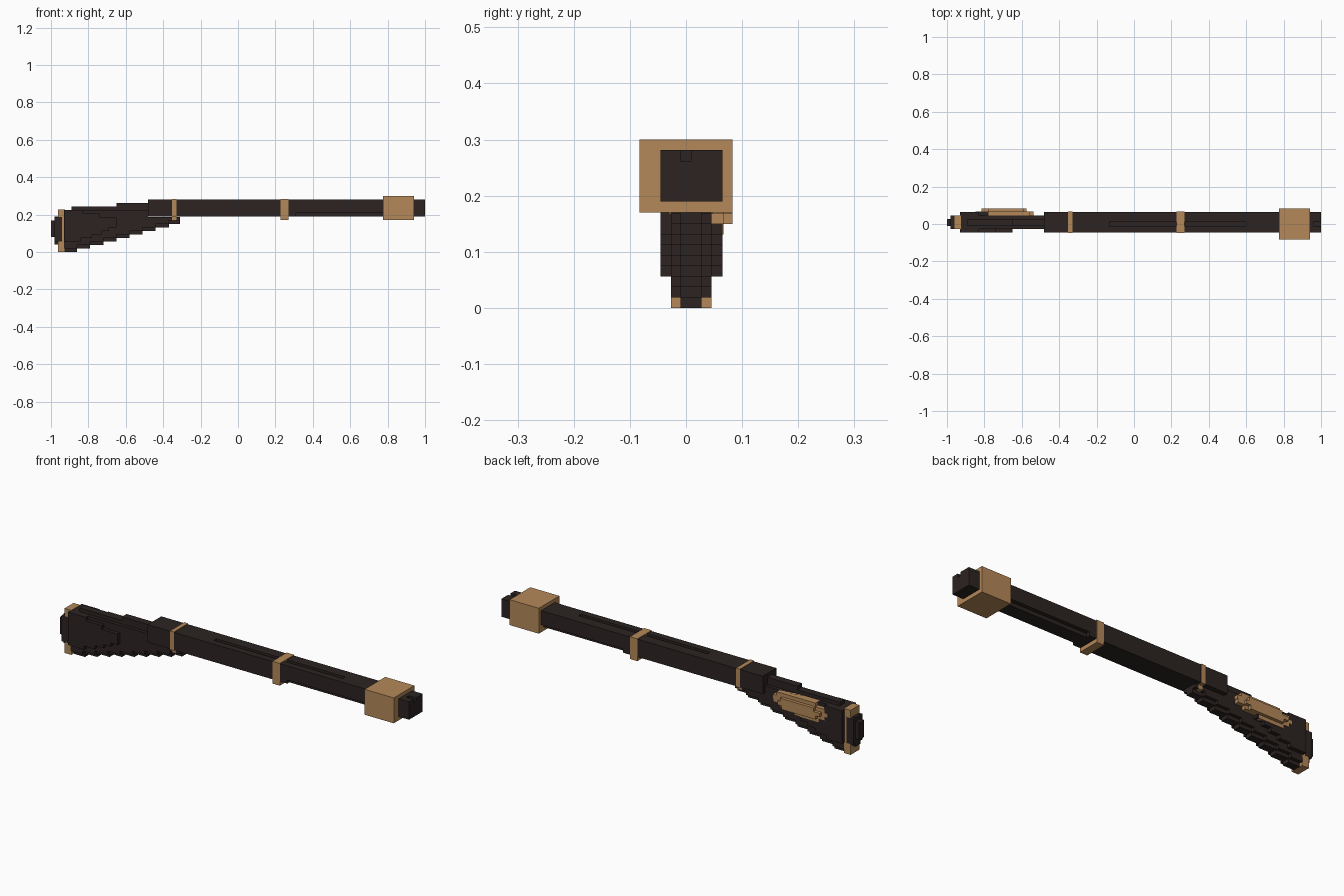
import bpy
import bmesh

default = bpy.data.objects.get("Cube")
if default:
    bpy.data.objects.remove(default, do_unlink=True)

V = 0.0187  # edge of one building block


def material(name, colour):
    m = bpy.data.materials.new(name)
    m.use_nodes = True
    m.diffuse_color = colour
    m.node_tree.nodes["Principled BSDF"].inputs["Base Color"].default_value = colour
    return m


dark = material("dark wood", (0.025, 0.017, 0.016, 1))
gold = material("brass", (0.46, 0.25, 0.1, 1))


def blocks(name, mat, boxes):
    """One object made of boxes, each given as x, y and z ranges."""
    bm = bmesh.new()
    for ranges in boxes:
        corners = bmesh.ops.create_cube(bm, size=1)["verts"]
        for v in corners:
            v.co = [lo + (c + 0.5) * (hi - lo) for c, (lo, hi) in zip(v.co, ranges)]
    mesh = bpy.data.meshes.new(name)
    bm.to_mesh(mesh)
    bm.free()
    mesh.materials.append(mat)
    obj = bpy.data.objects.new(name, mesh)
    bpy.context.collection.objects.link(obj)
    return obj


def rows(name, mat, first, spans, y):
    """Stack of one-block-high rows, giving a stepped outline."""
    return blocks(name, mat, [(span, y, ((first + i) * V, (first + i + 1) * V))
                              for i, span in enumerate(spans)])


# Cross-section widths, narrow to wide
NARROW, MIDDLE, WIDE = (-0.01, 0.028), (-0.027, 0.045), (-0.045, 0.065)
BUTT = -0.93


def belly(k):
    """Front end of stock row k along the rising stair underneath."""
    return min(-0.86 + 0.07 * k, -0.31)


# Stock: keel, body, top ridge and swollen cheeks
rows("stock_keel", dark, 0, [(BUTT, belly(k)) for k in range(10)], NARROW)
body = [(BUTT, belly(k - 1)) for k in range(1, 10)] + [(BUTT, -0.48)] * 2
rows("stock_body", dark, 1, body, MIDDLE)
rows("stock_ridge", dark, 12, [(-0.89, -0.48), (-0.65, -0.48)], NARROW)
cheek_ends = [-0.84, -0.78, -0.73, -0.69, -0.65, -0.65, -0.65, -0.74, -0.83]
rows("stock_cheeks", dark, 3, [(BUTT, end) for end in cheek_ends], WIDE)

# Butt plate with a stepped dark pad
blocks("butt_plate", gold, [((-0.963, -0.925), MIDDLE, (0, 0.228))])
blocks("butt_pad", dark, [
    ((-0.98, -0.94), (-0.028, 0.046), (0.056, 0.187)),
    ((-0.98, -0.96), NARROW, (0.04, 0.19)),
    ((-1, -0.98), NARROW, (0.08, 0.168)),
])

# Oval side plate in two layers
rows("side_plate", gold, 7, [(-0.8, -0.66), (-0.83, -0.58), (-0.848, -0.54),
                             (-0.83, -0.537), (-0.78, -0.56)], (0.029, 0.067))
rows("side_plate_boss", gold, 8, [(-0.79, -0.6), (-0.815, -0.575), (-0.78, -0.59)],
     (0.06, 0.083))

# Barrel with a sighting groove and a relieved underside ahead of the fore stock
groove = 0.262
blocks("barrel", dark, [
    ((-0.48, 1), WIDE, (0.209, groove)),
    ((-0.48, 0.31), WIDE, (0.19, 0.209)),
    ((0.31, 1), MIDDLE, (0.19, 0.209)),
    ((-0.48, 1), (WIDE[0], -0.01), (groove, 0.281)),
    ((-0.48, 1), (0.01, WIDE[1]), (groove, 0.281)),
    ((-0.48, -0.13), (-0.01, 0.01), (groove, 0.281)),
    ((0.6, 0.96), (-0.01, 0.01), (groove, 0.281)),
])
blocks("muzzle_underside", dark, [((0.94, 1), WIDE, (0.19, 0.209))])

# Bands and muzzle collar
band = (-0.048, 0.068)
blocks("rear_band", gold, [
    ((-0.352, -0.33), band, (0.188, 0.284)),
    ((-0.352, -0.33), (-0.03, 0.048), (0.167, 0.19)),
])
blocks("front_band", gold, [((0.228, 0.27), band, (0.17, 0.284))])
blocks("muzzle_collar", gold, [((0.775, 0.94), (-0.083, 0.083), (0.17, 0.3))])
